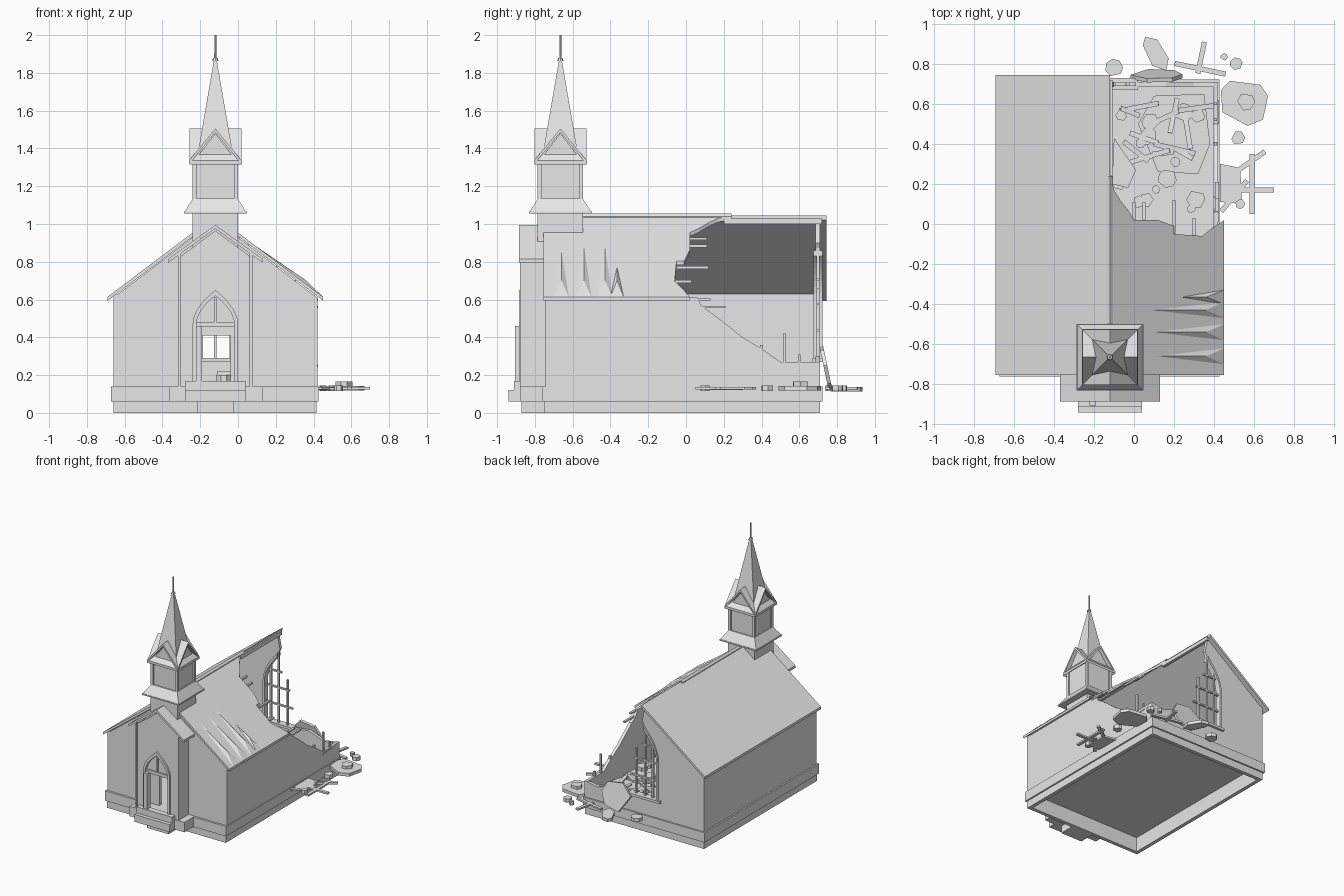
import bpy, bmesh, math, random
from mathutils import Matrix, Vector

old = bpy.data.objects.get("Cube")
if old:
    bpy.data.objects.remove(old)
random.seed(4)

grey = bpy.data.materials.new("plain_grey")
grey.use_nodes = True
grey.diffuse_color = (0.8, 0.8, 0.8, 1)
for node in grey.node_tree.nodes:
    if node.type == 'BSDF_PRINCIPLED':
        node.inputs["Base Color"].default_value = grey.diffuse_color

CX, TY = -0.12, -0.665      # centre line of the building, tower centre depth


def finish(name, bm):
    bmesh.ops.recalc_face_normals(bm, faces=bm.faces)
    mesh = bpy.data.meshes.new(name)
    bm.to_mesh(mesh)
    bm.free()
    mesh.materials.append(grey)
    obj = bpy.data.objects.new(name, mesh)
    bpy.context.collection.objects.link(obj)
    return obj


def prism(name, pts, a, b, axis='y', shape=None):
    """Extrude an outline between a and b; shape may move each vertex."""
    place = {'x': lambda p, d: (d, p[0], p[1]),
             'y': lambda p, d: (p[0], d, p[1]),
             'z': lambda p, d: (p[0], p[1], d)}[axis]
    bm = bmesh.new()
    low = [bm.verts.new(place(p, a)) for p in pts]
    high = [bm.verts.new(place(p, b)) for p in pts]
    bm.faces.new(low)
    bm.faces.new(high)
    for i in range(len(pts)):
        j = (i + 1) % len(pts)
        bm.faces.new((low[i], low[j], high[j], high[i]))
    if shape:
        for v in bm.verts:
            v.co = shape(v.co)
    return finish(name, bm)


def box(name, x0, x1, y0, y1, z0, z1):
    return prism(name, [(x0, y0), (x1, y0), (x1, y1), (x0, y1)], z0, z1, 'z')


def tower_cone(name, r0, r1, z0, z1, sides=4):
    bm = bmesh.new()
    bmesh.ops.create_cone(bm, cap_ends=True, segments=sides, radius1=r0, radius2=r1, depth=z1 - z0,
                          matrix=Matrix.Translation((CX, TY, (z0 + z1) / 2)) @ Matrix.Rotation(math.pi / 4, 4, 'Z'))
    return finish(name, bm)


def plank(name, x, y, z, length, turn, width=0.025, tilt=0):
    obj = box(name, -length / 2, length / 2, -width / 2, width / 2, -0.007, 0.007)
    obj.location = (x, y, z)
    obj.rotation_euler = (0, math.radians(tilt), math.radians(turn))
    return obj


def chunk(name, x, y, z, r, thick=0.03, stretch=1, turn=0):
    n = random.choice((6, 7))
    pts = []
    for i in range(n):
        a = math.tau * i / n + random.uniform(-0.25, 0.25)
        pts.append((r * stretch * math.cos(a), r * math.sin(a)))
    obj = prism(name, pts, -thick / 2, thick / 2, 'z')
    obj.location = (x, y, z)
    obj.rotation_euler = (0, 0, math.radians(turn))
    return obj


def arch(w, spring, apex, steps=7):
    """Pointed arch from the right spring to the left one."""
    half = [(w * (1 - (i / steps) ** 1.9), spring + (apex - spring) * i / steps) for i in range(steps + 1)]
    return [(CX + x, z) for x, z in half] + [(CX - x, z) for x, z in half[-2::-1]]


def chevron(half, eave, peak, t, c=CX):
    return [(c - half, eave), (c, peak), (c + half, eave), (c + half, eave - t), (c, peak - t), (c - half, eave - t)]


# Foundation ring and skirt, open underneath
for tag, o, z0, z1 in (("foundation", 0, 0, 0.06), ("skirt", 0.012, 0.06, 0.14)):
    box(tag + "_right", -0.66 - o, -0.63, -0.75 - o, 0.71 + o, z0, z1)
    box(tag + "_left", 0.385, 0.415 + o, -0.75 - o, 0.71 + o, z0, z1)
    box(tag + "_front", -0.63, 0.385, -0.75 - o, -0.72, z0, z1)
    box(tag + "_back", -0.63, 0.385, 0.68, 0.71 + o, z0, z1)
box("nave_floor", -0.65, 0.41, -0.74, 0.7, 0.12, 0.14)

# Nave walls, the left and back ones broken
box("right_wall", -0.66, -0.635, -0.745, 0.71, 0.14, 0.63)
prism("left_wall", [(-0.745, 0.14), (0.71, 0.14), (0.71, 0.27), (0.5, 0.27), (0.4, 0.34), (0.3, 0.4), (0.2, 0.48),
                    (0.08, 0.57), (0.06, 0.61), (-0.745, 0.61)], 0.395, 0.42, 'x')
prism("front_wall", [(-0.66, 0.14), (-0.19, 0.14), (-0.19, 0.41), (-0.04, 0.41), (-0.04, 0.14), (0.42, 0.14),
                     (0.42, 0.61), (CX, 1.02), (-0.66, 0.61)], -0.745, -0.72)
left_arch = arch(0.13, 0.6, 0.86)[7:]
prism("back_wall", [(-0.66, 0.14), (0.42, 0.14), (0.42, 0.27), (0.3, 0.25), (0.16, 0.3), (0.0, 0.28), (-0.25, 0.28)]
      + left_arch[::-1] + [(-0.1, 0.9), (-0.115, 0.97), (CX, 1.02), (-0.66, 0.61)], 0.685, 0.71)

# Back window frame and glazing bars
inner = arch(0.115, 0.6, 0.83)[7:]
prism("window_frame", left_arch + [(-0.25, 0.28), (-0.235, 0.28)] + inner[::-1], 0.675, 0.722)
box("window_sill", -0.27, 0.02, 0.67, 0.73, 0.27, 0.29)
for x, top in ((-0.19, 0.76), (CX, 0.88), (-0.04, 0.66)):
    box("window_bar", x - 0.006, x + 0.006, 0.69, 0.706, 0.28, top)
for z, x1 in ((0.43, 0.01), (0.57, -0.02), (0.7, -0.09)):
    box("window_crossbar", -0.24, x1, 0.69, 0.706, z, z + 0.012)

# Main roof: whole right slope, torn left slope
prism("right_roof", [(-0.692, 0.613), (CX, 1.045), (CX, 1.022), (-0.692, 0.592)], -0.755, 0.745)


def on_roof(co):
    return Vector((co.x, co.y, co.z + 1.045 - 0.756 * (co.x - CX)))


prism("left_roof", [(CX, -0.755), (0.45, -0.755), (0.45, 0.02), (0.39, -0.02), (0.34, -0.06), (0.2, -0.05),
                    (0.2, -0.01), (0.12, 0.02), (0.0, 0.02), (-0.03, 0.07), (-0.07, 0.12), (-0.1, 0.17),
                    (CX, 0.25)], -0.02, 0, 'z', on_roof)
# Buckled sheets near the eave
for y0, y1, x0 in ((-0.7, -0.62, 0.12), (-0.58, -0.5, 0.1), (-0.47, -0.39, 0.09), (-0.4, -0.33, 0.24)):
    bm = bmesh.new()
    mid = (y0 + y1) / 2
    vs = [bm.verts.new(on_roof(Vector(c))) for c in
          ((x0, mid, 0), (0.45, y0, 0), (0.45, y1, 0), (0.36, mid, 0.02))]
    for tri in ((0, 1, 3), (1, 2, 3), (2, 0, 3)):
        bm.faces.new([vs[i] for i in tri])
    finish("buckled_sheet", bm)
prism("ridge_cap", chevron(0.015, 1.04, 1.055, 0.012), -0.55, 0.24)
box("ridge_beam", CX - 0.01, CX + 0.012, 0.2, 0.72, 1.0, 1.03)
# Snapped rafters and battens at the tear
for x, y, n in ((0.0, 0.06, 0.1), (0.05, 0.03, 0.16), (0.2, 0.03, 0.18), (0.3, -0.02, 0.1)):
    z = 1.02 - 0.756 * (x - CX)
    box("snapped_batten", x - 0.008, x + 0.008, y - n / 2, y + n / 2, z - 0.015, z)
for y, z in ((0.13, 0.53), (0.4, 0.36), (0.52, 0.42), (0.6, 0.31)):
    box("broken_stud", 0.4, 0.415, y - 0.007, y + 0.007, 0.14, z)
for y, z in ((0.07, 0.6), (0.15, 0.56), (0.56, 0.25)):
    box("broken_siding", 0.405, 0.424, y - 0.06, y + 0.06, z - 0.006, z + 0.006)

# Porch with gabled roof
door_notch = [(CX + 0.1, 0.14)] + arch(0.1, 0.47, 0.62) + [(CX - 0.1, 0.14)]
prism("porch_front", [(0.075, 0.14), (0.075, 0.82), (CX, 0.965), (-0.315, 0.82), (-0.315, 0.14)]
      + door_notch[::-1], -0.87, -0.85)
for s in (-1, 1):
    x = CX + s * 0.185
    box("porch_wall", x - 0.01, x + 0.01, -0.85, -0.74, 0.14, 0.82)
    x = CX + s * 0.19
    box("porch_corner_board", x - 0.008, x + 0.008, -0.878, -0.86, 0.14, 0.85)
prism("porch_roof", chevron(0.25, 0.815, 0.995, 0.02), -0.885, -0.66)
box("porch_base", -0.365, 0.13, -0.88, -0.73, 0.06, 0.14)
box("porch_foundation", -0.215, -0.02, -0.87, -0.73, 0.0, 0.06)
box("lower_step", -0.28, 0.04, -0.94, -0.88, 0.06, 0.12)
box("upper_step", -0.28, 0.04, -0.91, -0.86, 0.06, 0.17)

# Doorway: arched trim, transom and open leaf
prism("door_trim", [(CX + 0.12, 0.17)] + arch(0.12, 0.47, 0.65) + [(CX - 0.12, 0.17)]
      + [(CX - 0.1, 0.17)] + arch(0.1, 0.47, 0.62)[::-1] + [(CX + 0.1, 0.17)], -0.885, -0.865)
prism("transom_panel", arch(0.1, 0.47, 0.62), -0.862, -0.852)
box("transom_mullion", CX - 0.006, CX + 0.006, -0.875, -0.86, 0.47, 0.61)
box("transom_bar", CX - 0.1, CX + 0.1, -0.875, -0.85, 0.455, 0.48)
box("open_door", -0.222, -0.19, -0.905, -0.86, 0.17, 0.46)

# Tower: base, flared skirt, belfry with four gables, spire
H = math.sqrt(2)
tower_cone("tower_base", 0.12 * H, 0.12 * H, 0.75, 1.065)
tower_cone("tower_skirt", 0.165 * H, 0.118 * H, 1.062, 1.135)
tower_cone("tower_skirt_lip", 0.167 * H, 0.167 * H, 1.055, 1.065)
tower_cone("belfry", 0.108 * H, 0.108 * H, 1.1, 1.36)
for sx in (-1, 1):
    for sy in (-1, 1):
        px, py = CX + sx * 0.11, TY + sy * 0.11
        box("belfry_corner", px - 0.01, px + 0.01, py - 0.01, py + 0.01, 1.1, 1.345)
for axis, c, d in (('y', CX, TY), ('x', TY, CX)):
    prism("belfry_gable", [(c - 0.108, 1.34), (c + 0.108, 1.34), (c, 1.48)], d - 0.112, d + 0.112, axis)
    prism("gable_roof", chevron(0.14, 1.335, 1.505, 0.02, c), d - 0.138, d + 0.138, axis)
tower_cone("spire", 0.1 * H, 0.007 * H, 1.33, 1.87)
tower_cone("finial_collar", 0.017, 0.012, 1.862, 1.878, 8)
tower_cone("finial", 0.006, 0.005, 1.87, 2.0, 8)

# Rubble inside the nave
prism("fallen_roof_sheet", [(0.02, 0.5), (0.1, 0.64), (0.35, 0.65), (0.38, 0.4), (0.32, 0.25), (0.12, 0.26)],
      0.15, 0.17, 'z')
prism("fallen_panel", [(-0.11, 0.2), (-0.1, 0.43), (0.01, 0.27), (-0.03, 0.18)], 0.2, 0.22, 'z')
for i in range(14):
    chunk("inner_rubble", random.uniform(-0.08, 0.37), random.uniform(0.05, 0.64),
          0.185, random.uniform(0.02, 0.05), turn=random.uniform(0, 180))
for i in range(12):
    plank("inner_plank", random.uniform(-0.02, 0.33), random.uniform(0.08, 0.6), 0.2,
          random.uniform(0.1, 0.25), random.uniform(0, 180), tilt=random.uniform(-8, 8))

# Rubble thrown outside
chunk("large_slab", 0.55, 0.61, 0.13, 0.13, 0.025, 0.9, 60)
chunk("slab_rubble", 0.56, 0.61, 0.15, 0.045)
chunk("long_slab", 0.11, 0.85, 0.125, 0.05, 0.025, 2, 120)
for x, y, r in ((-0.1, 0.78, 0.045), (0.52, 0.43, 0.035), (0.51, 0.8, 0.032), (0.45, 0.835, 0.018),
                (0.53, 0.1, 0.025)):
    chunk("outer_rubble", x, y, 0.13, r)
prism("fallen_siding", [(0.43, 0.11), (0.43, 0.3), (0.53, 0.28), (0.54, 0.1)], 0.12, 0.135, 'z')
for x, y, n, a in ((0.33, 0.775, 0.26, -12), (0.335, 0.83, 0.16, 78), (0.59, 0.2, 0.3, 90), (0.6, 0.17, 0.2, 0),
                   (0.58, 0.31, 0.18, 35), (0.5, 0.14, 0.2, 50)):
    plank("outer_plank", x, y, 0.13, n, a)
leaning = chunk("leaning_slab", 0.11, 0.74, 0.24, 0.12, 0.02, 1.1)
leaning.rotation_euler = (math.radians(-78), 0, 0)
